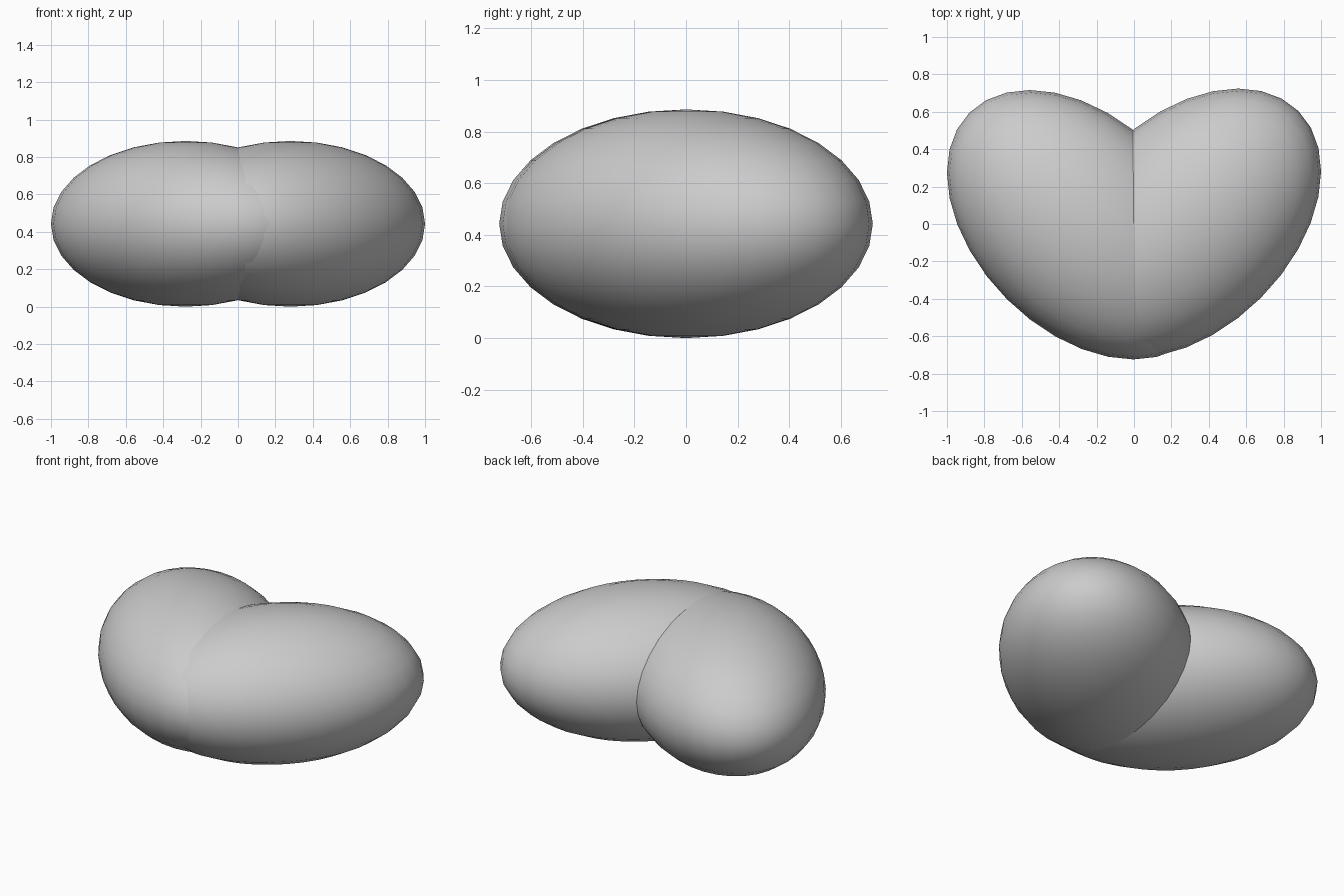
import bpy
from math import radians

if "Cube" in bpy.data.objects:
    bpy.data.objects.remove(bpy.data.objects["Cube"])


def lobe(name, side):
    # Stretched sphere, turned 45 degrees outward
    bpy.ops.mesh.primitive_uv_sphere_add(
        segments=32, ring_count=16, radius=1,
        location=(side * 0.28, side * 0.004, 0.443),
        rotation=(0, 0, side * radians(45)))
    ob = bpy.context.object
    ob.name = name
    ob.scale = (0.848, 0.564, 0.443)
    bpy.ops.object.transform_apply(location=False, rotation=False, scale=True)
    bpy.ops.object.shade_smooth()


# Two overlapping lobes form the heart
lobe("heart_lobe_right", 1)
lobe("heart_lobe_left", -1)
